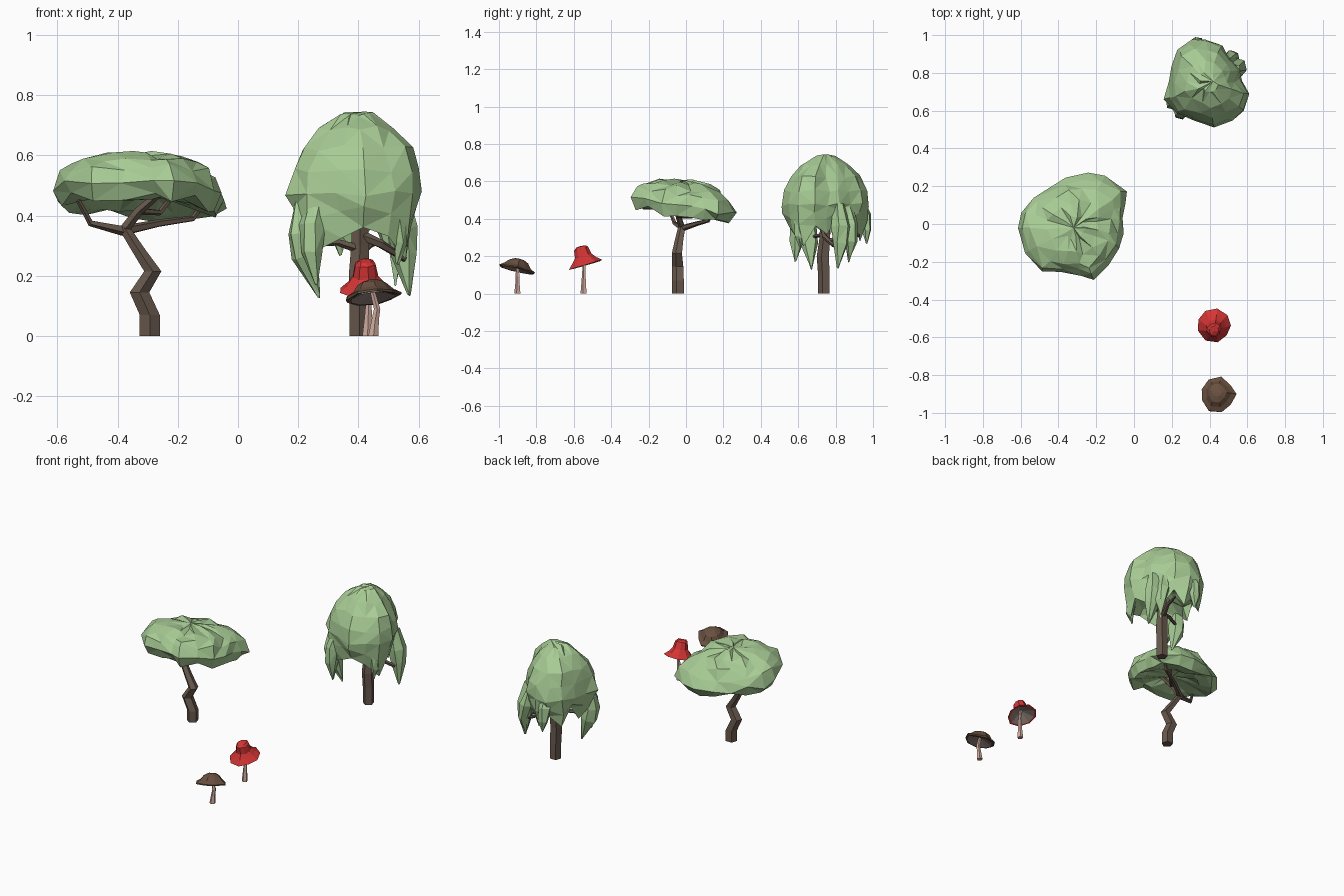
import bpy, bmesh, random
from math import cos, sin, pi
from mathutils import Vector, Matrix

if "Cube" in bpy.data.objects:
    bpy.data.objects.remove(bpy.data.objects["Cube"])

random.seed(4)


def material(name, r, g, b):
    m = bpy.data.materials.new(name)
    m.diffuse_color = (r, g, b, 1)
    m.use_nodes = True
    m.node_tree.nodes["Principled BSDF"].inputs["Base Color"].default_value = m.diffuse_color
    return m


LEAF = material("leaf_green", 0.39, 0.60, 0.30)
BARK = material("bark_brown", 0.14, 0.10, 0.075)
RED = material("cap_red", 0.66, 0.035, 0.035)
CAP = material("cap_brown", 0.14, 0.08, 0.05)
STEM = material("stem_pink", 0.66, 0.43, 0.36)
GILL = material("gill_grey", 0.28, 0.22, 0.20)


def loft(name, rings, mat, start=None, end=None, jitter=0.0):
    """Skin equal-length rings; close each end with a point, or a flat face if None."""
    bm = bmesh.new()

    def vert(p):
        j = Vector([random.uniform(-jitter, jitter) for _ in range(3)])
        return bm.verts.new(Vector(p) + j)
    vs = [[vert(p) for p in ring] for ring in rings]
    n = len(vs[0])
    for a, b in zip(vs, vs[1:]):
        for i in range(n):
            k = (i + 1) % n
            bm.faces.new((a[i], a[k], b[k], b[i]))
    for ring, tip in ((vs[0], start), (vs[-1], end)):
        if tip is None:
            bm.faces.new(ring)
        else:
            t = bm.verts.new(tip)
            for i in range(n):
                bm.faces.new((ring[i], ring[(i + 1) % n], t))
    bmesh.ops.recalc_face_normals(bm, faces=bm.faces)
    if jitter > .005:
        bmesh.ops.triangulate(bm, faces=bm.faces, quad_method='SHORT_EDGE')
    me = bpy.data.meshes.new(name)
    bm.to_mesh(me)
    bm.free()
    me.materials.append(mat)
    ob = bpy.data.objects.new(name, me)
    bpy.context.collection.objects.link(ob)
    return ob


def tube(name, pts, mat, sides=5, flat=0.0, jitter=0.0, turn=-.31):
    """Tapered tube through (x, y, z, radius); flat keeps rings horizontal."""
    rings = []
    P = [Vector(p[:3]) for p in pts]
    for i, p in enumerate(pts):
        t = P[min(i + 1, len(P) - 1)] - P[max(i - 1, 0)]
        if flat:
            t = Vector((0, 0, 1))
        q = Vector((0, 0, 1)).rotation_difference(t)
        rings.append([P[i] + q @ Vector((cos(2 * pi * k / sides + turn) * p[3],
                                         sin(2 * pi * k / sides + turn) * p[3], 0))
                      for k in range(sides)])
    return loft(name, rings, mat, jitter=jitter)


def scaled(outline, c, f, z):
    """Outline shrunk toward centre c; z is a function of x, y, index."""
    out = []
    for i, (x, y) in enumerate(outline):
        px, py = c[0] + (x - c[0]) * f, c[1] + (y - c[1]) * f
        out.append((px, py, z(px, py, i)))
    return out


# Flat-topped tree: crooked trunk and branches
tube("flat_tree_trunk", [(-.293, -.04, 0, .035), (-.293, -.04, .07, .035), (-.327, -.042, .145, .034),
     (-.283, -.046, .215, .030), (-.33, -.035, .285, .025), (-.378, -.02, .36, .021)], BARK, 5, flat=1)
F = (-.38, -.02, .35, .018)
for i, pts in enumerate((
        [F, (-.49, -.06, .375, .011), (-.53, -.09, .45, .008)],
        [F, (-.33, -.04, .415, .016), (-.26, -.07, .475, .012)],
        [F, (-.26, .06, .375, .013), (-.15, .12, .39, .010), (-.11, .15, .45, .008)],
        [(-.33, -.04, .415, .012), (-.26, .03, .41, .010), (-.22, .07, .46, .008)])):
    tube(f"flat_tree_branch_{i + 1}", pts, BARK, 5)

# Flat-topped tree: wide tilted crown
crown = [(-.615, -.03), (-.59, .06), (-.53, .13), (-.44, .19), (-.36, .235), (-.25, .26),
         (-.15, .245), (-.05, .18), (-.045, .1), (-.055, .03), (-.06, -.05), (-.085, -.12),
         (-.13, -.21), (-.21, -.29), (-.28, -.265), (-.38, -.26), (-.49, -.25), (-.57, -.15)]
CC = (-.32, -.02)


def plane(h, tilt, wobble):
    return lambda x, y, i: (.5 - tilt * (y - CC[1]) - .03 * (x - CC[0]) + h
                            + random.uniform(-wobble, wobble))


loft("flat_tree_crown",
     [scaled(crown, CC, f, plane(h, t, w)) for f, h, t, w in
      ((.22, .102, .06, .002), (.5, .091, .08, .005), (.76, .068, .11, .007), (.92, .03, .15, .012),
       (1.01, -.028, .17, .012), (.9, -.072, .17, .016), (.65, -.068, .15, .012), (.3, -.04, .15, .008))],
     LEAF, start=(*CC, .608), end=(*CC, .47), jitter=.01)

# Weeping tree: trunk and branches
tube("weeping_tree_trunk", [(.403, .74, 0, .034), (.403, .74, .1, .034), (.402, .735, .2, .036),
     (.405, .745, .3, .031), (.405, .745, .48, .024)], BARK, 5, flat=1)
for i, pts in enumerate((
        [(.4, .74, .29, .016), (.33, .72, .312, .012), (.24, .68, .305, .008)],
        [(.4, .74, .34, .018), (.475, .74, .305, .015), (.555, .79, .255, .010)],
        [(.4, .74, .27, .016), (.44, .84, .305, .012), (.46, .93, .31, .008)])):
    tube(f"weeping_tree_branch_{i + 1}", pts, BARK, 5)

# Weeping tree: dome crown with ragged hem
dome = [(.165, .66), (.18, .76), (.195, .84), (.225, .92), (.3, .965), (.38, .975), (.46, .945),
        (.51, .88), (.55, .82), (.575, .76), (.615, .69), (.585, .6), (.51, .55), (.43, .505),
        (.33, .545), (.23, .585)]
DC = (.395, .745)
hem = [.37, .30, .40, .29, .36, .27, .38, .28, .40, .31, .37, .26, .34, .37, .33, .28]


def level(z):
    return lambda x, y, i: z


rings = [scaled(dome, DC, f, level(z)) for f, z in ((.22, .735), (.55, .69), (.8, .625), (.94, .55), (1.01, .475))]
rings.append(scaled(dome, DC, .94, lambda x, y, i: .5 * .44 + .5 * hem[i] + .02))
rings.append(scaled(dome, DC, .84, lambda x, y, i: hem[i]))
rings += [scaled(dome, DC, .66, level(.39)), scaled(dome, DC, .3, level(.42))]
loft("weeping_tree_crown", rings, LEAF, start=(.42, .755, .745), end=(.4, .745, .44), jitter=.011)

# Weeping tree: hanging leaf clumps, listed from tip upward
for i, pts in enumerate((
        [(.267, .67, .13, .002), (.225, .655, .27, .048), (.212, .65, .34, .052), (.22, .66, .46, .03)],
        [(.567, .81, .135, .002), (.555, .825, .27, .044), (.545, .83, .36, .054), (.53, .82, .48, .03)],
        [(.26, .585, .17, .002), (.25, .59, .28, .036), (.25, .60, .37, .046), (.27, .62, .47, .03)],
        [(.52, .87, .17, .002), (.53, .88, .28, .032), (.51, .88, .37, .044), (.49, .86, .46, .03)],
        [(.34, .965, .27, .002), (.335, .965, .34, .030), (.33, .95, .42, .040), (.34, .92, .50, .03)],
        [(.53, .61, .24, .002), (.54, .61, .31, .026), (.53, .61, .39, .036), (.51, .62, .47, .03)])):
    tube(f"hanging_leaves_{i + 1}", pts, LEAF, 6, jitter=.0055)


def mushroom(name, stem, centre, tilt, lobes, profile, under, mat):
    """Stem, lobed cap and gill underside; profile is (radius, height) from crown to brim."""
    tube(name + "_stem", stem, STEM, 5, flat=1)
    n = len(lobes)
    m = Matrix.Translation(centre) @ Matrix.Rotation(tilt[0], 4, 'X') @ Matrix.Rotation(tilt[1], 4, 'Y')

    def ring(r, h):
        return [m @ Vector((r * g * cos(2 * pi * k / n), r * g * sin(2 * pi * k / n), h))
                for k, g in enumerate(lobes)]
    top = profile[0][1] + .003
    brim = profile[-1]
    loft(name + "_cap", [ring(r, h) for r, h in profile] + [ring(brim[0] * .86, brim[1] + .002)],
         mat, start=m @ Vector((0, 0, top)), end=m @ Vector((0, 0, under + .008)), jitter=.002)
    loft(name + "_gills", [ring(brim[0] * .86, brim[1] - .001), ring(brim[0] * .45, under - .003)],
         GILL, start=m @ Vector((0, 0, under + .004)), end=m @ Vector((0, 0, under)))


# Red bell mushroom
mushroom("red_mushroom",
         [(.43, -.546, 0, .018), (.432, -.546, .06, .013), (.435, -.545, .13, .009), (.428, -.542, .2, .008)],
         (.425, -.541, .166), (.28, -.02), [.92, .98, 1.03, .98, .95, .97, 1.02, 1.0, .9],
         [(.026, .088), (.038, .076), (.047, .035), (.066, .012), (.094, -.014)], .02, RED)

# Brown flat mushroom
mushroom("brown_mushroom",
         [(.45, -.9, 0, .018), (.455, -.9, .05, .013), (.462, -.9, .09, .011), (.446, -.9, .15, .009)],
         (.445, -.902, .137), (-.24, -.12), [1.04, .86, 1.05, 1.03, .96, .94, 1.06, 1.04, .92],
         [(.025, .047), (.05, .036), (.07, .012), (.095, -.004), (.093, -.012)], .01, CAP)
